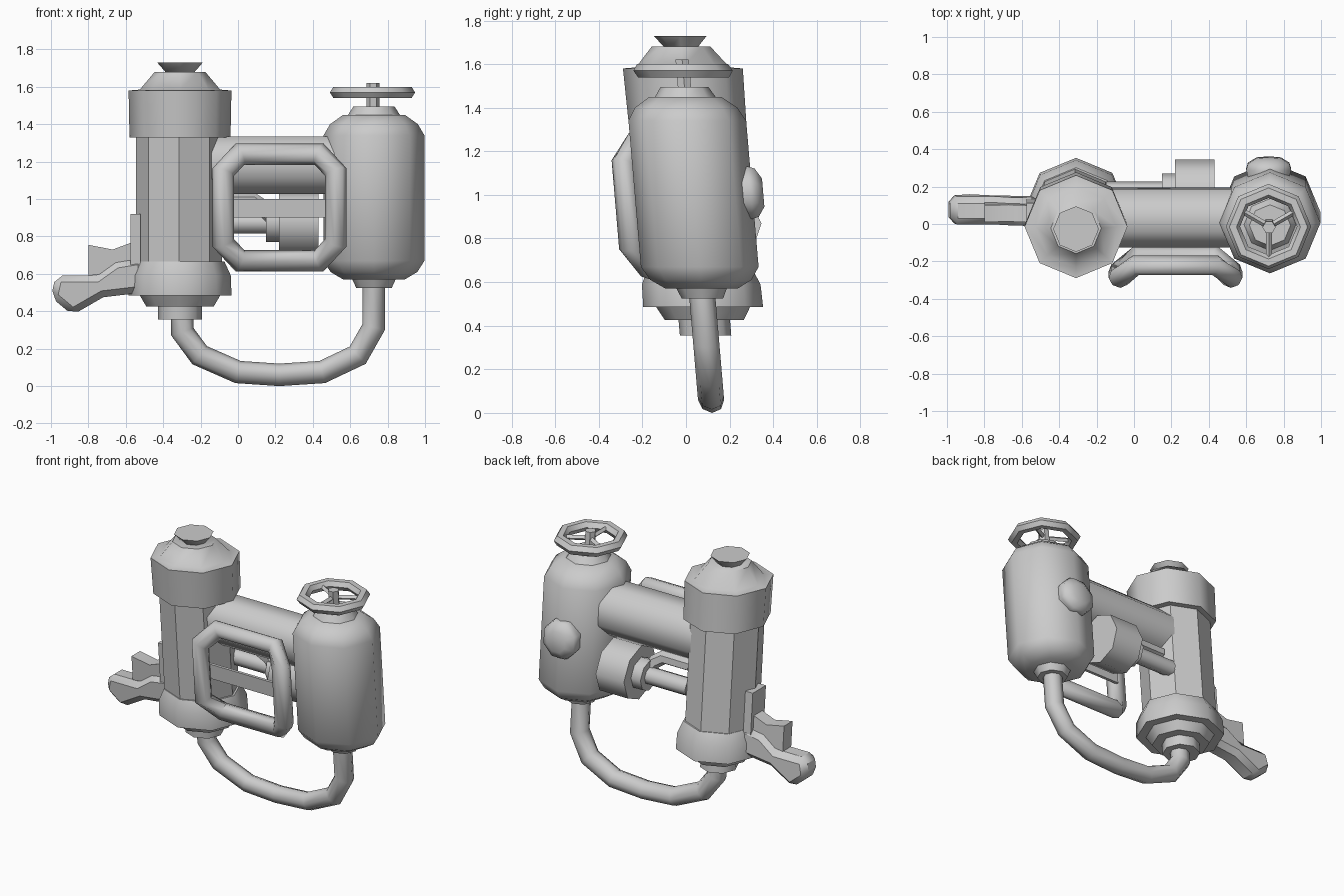
import bpy, bmesh, math
from mathutils import Vector, Matrix

if "Cube" in bpy.data.objects:
    bpy.data.objects.remove(bpy.data.objects["Cube"])


def finish(name, bm, angle=50):
    """Lean the part (top forward, as the whole model does), shade and link it."""
    for v in bm.verts:
        v.co.y += 0.12 - 0.085 * v.co.z
    bmesh.ops.recalc_face_normals(bm, faces=bm.faces)
    me = bpy.data.meshes.new(name)
    bm.to_mesh(me)
    bm.free()
    me.shade_smooth()
    me.set_sharp_from_angle(angle=math.radians(angle))
    ob = bpy.data.objects.new(name, me)
    bpy.context.collection.objects.link(ob)
    return ob


def skin(bm, rings, closed=False):
    """Bridge rings of points; cap the ends unless the loop is closed."""
    rings = [[bm.verts.new(p) for p in ring] for ring in rings]
    n = len(rings[0])
    pairs = list(zip(rings, rings[1:]))
    if closed:
        pairs.append((rings[-1], rings[0]))
    else:
        bm.faces.new(rings[0])
        bm.faces.new(rings[-1])
    for a, b in pairs:
        for i in range(n):
            j = (i + 1) % n
            bm.faces.new((a[i], a[j], b[j], b[i]))


def lathe(name, profile, centre, axis='Z', sides=8, phase=0.0, angle=50):
    """Revolve (radius, height) pairs around an axis through centre."""
    rot = {'Z': Matrix.Identity(3),
           'X': Matrix.Rotation(math.pi / 2, 3, 'Y'),
           'Y': Matrix.Rotation(-math.pi / 2, 3, 'X')}[axis]
    angs = [2 * math.pi * (i + phase) / sides for i in range(sides)]
    bm = bmesh.new()
    skin(bm, [[rot @ Vector((r * math.cos(a), r * math.sin(a), h)) + Vector(centre)
               for a in angs] for r, h in profile])
    return finish(name, bm, angle)


def tube(name, path, r, ref=(0, 1, 0), sides=8, closed=False):
    """Sweep a round section along a path with mitred bends."""
    pts, ref, rings = [Vector(p) for p in path], Vector(ref), []
    n = len(pts)
    for i, p in enumerate(pts):
        d1 = p - pts[i - 1] if closed or i > 0 else pts[1] - p
        d2 = pts[(i + 1) % n] - p if closed or i < n - 1 else d1
        d1, d2 = d1.normalized(), d2.normalized()
        t = (d1 + d2).normalized()
        u = t.cross(ref).normalized()
        w = u.cross(t)
        mitre = 1 / max(t.dot(d1), 0.5)
        rings.append([p + u * (r * mitre * math.cos(a)) + w * (r * math.sin(a))
                      for a in (2 * math.pi * k / sides for k in range(sides))])
    bm = bmesh.new()
    skin(bm, rings, closed)
    return finish(name, bm)


def prism(name, outline, y0, y1, bevel=0.0):
    """Extrude an x-z outline from y0 to y1."""
    bm = bmesh.new()
    skin(bm, [[(x, y, z) for x, z in outline] for y in (y0, y1)])
    ob = finish(name, bm, 40)
    if bevel:
        m = ob.modifiers.new("bevel", 'BEVEL')
        m.width, m.segments, m.limit_method = bevel, 1, 'ANGLE'
        m.angle_limit = math.radians(60)
    return ob


LX, RX = -0.31, 0.727

# Left tank: body, collars, cap and outlet
lathe("left_tank_body", [(0.23, 0.6), (0.23, 1.4)], (LX - 0.005, 0, 0), angle=40)
lathe("left_tank_upper_collar",
      [(0.235, 1.33), (0.27, 1.33), (0.275, 1.58), (0.215, 1.585), (0.135, 1.68)], (LX, 0, 0))
lathe("left_tank_cap", [(0.07, 1.67), (0.122, 1.73)], (LX, 0, 0))
lathe("left_tank_lower_collar",
      [(0.18, 0.425), (0.215, 0.485), (0.275, 0.485), (0.272, 0.59), (0.238, 0.665)], (LX, 0, 0))
lathe("left_tank_outlet", [(0.118, 0.355), (0.118, 0.44)], (LX, 0, 0))

# Right tank with necks and rear cap
lathe("right_tank",
      [(0.165, 0.57), (0.232, 0.61), (0.27, 0.67), (0.27, 1.34), (0.235, 1.40), (0.165, 1.45)],
      (RX, 0, 0))
lathe("right_tank_top_neck", [(0.145, 1.44), (0.11, 1.495)], (RX, 0, 0))
lathe("right_tank_bottom_neck", [(0.095, 0.525), (0.12, 0.58)], (RX, 0, 0))
lathe("rear_cap", [(0.11, 0.18), (0.13, 0.26), (0.12, 0.29), (0.07, 0.32)],
      (0.72, 0, 1.01), 'Y', phase=0.5)

# Valve wheel
lathe("valve_stem", [(0.035, 1.48), (0.035, 1.62)], (RX - 0.005, 0, 0), sides=6)
tube("valve_wheel", [(RX - 0.008 + 0.19 * math.cos(k * math.pi / 4),
                      0.19 * math.sin(k * math.pi / 4), 1.57) for k in range(8)],
     0.035, ref=(0, 0, 1), sides=6, closed=True)
for k in range(3):
    a = -math.pi / 2 + k * 2 * math.pi / 3
    tube("valve_spoke", [(RX - 0.005, 0, 1.57),
                         (RX - 0.005 + 0.18 * math.cos(a), 0.18 * math.sin(a), 1.57)],
         0.016, ref=(0, 0, 1), sides=4)

# Hose joining the two tanks
tube("hose", [(-0.297, 0, 0.40), (-0.297, 0, 0.29), (-0.205, 0, 0.165), (0.0, 0, 0.075),
              (0.22, 0, 0.06), (0.45, 0, 0.075), (0.64, 0, 0.165), (0.725, 0, 0.315),
              (0.725, 0, 0.56)], 0.06)

# Cross body between the tanks
lathe("cross_body", [(0.167, -0.2), (0.167, 0.52)], (0, 0.015, 1.18), 'X', phase=0.5)

# Pump drum with stepped shaft and side pipe
lathe("pump_drum", [(0.055, -0.15), (0.055, 0.10), (0.055, 0.15), (0.10, 0.15),
                    (0.10, 0.22), (0.175, 0.22), (0.175, 0.43)], (0, 0.125, 0.87), 'X')
tube("pump_pipe", [(-0.12, 0.08, 0.99), (0.08, 0.08, 0.99), (0.14, 0.09, 0.95),
                   (0.18, 0.10, 0.88)], 0.042, sides=6)

# Front ring: side bars stand further forward than top and bottom bars
cx, cz = 0.222, 0.955
quarter = [(0.3, -0.31, 0.19), (0.212, -0.235, 0.285)]
ring = []
for sx, sz, step in ((1, 1, 1), (-1, 1, -1), (-1, -1, 1), (1, -1, -1)):
    ring += [(cx + sx * x, y, cz + sz * z) for x, y, z in quarter[::step]]
tube("front_ring", ring, 0.055, closed=True)
prism("ring_strap", [(-0.05, 0.9), (0.495, 0.9), (0.495, 1.0), (-0.05, 1.0)], -0.275, -0.255)

# Spray nozzle with trigger and holder at the left
prism("nozzle", [(-0.5, 0.50), (-0.55, 0.495), (-0.72, 0.475), (-0.885, 0.38), (-1.0, 0.475),
                 (-0.975, 0.59), (-0.76, 0.59), (-0.655, 0.665), (-0.5, 0.69)],
      -0.075, 0.075, 0.035)
prism("trigger", [(-0.80, 0.59), (-0.80, 0.755), (-0.67, 0.73), (-0.575, 0.765),
                  (-0.55, 0.62)], -0.045, 0.045)
prism("nozzle_holder", [(-0.575, 0.6), (-0.52, 0.6), (-0.52, 0.92), (-0.575, 0.92)], -0.07, 0.07)
